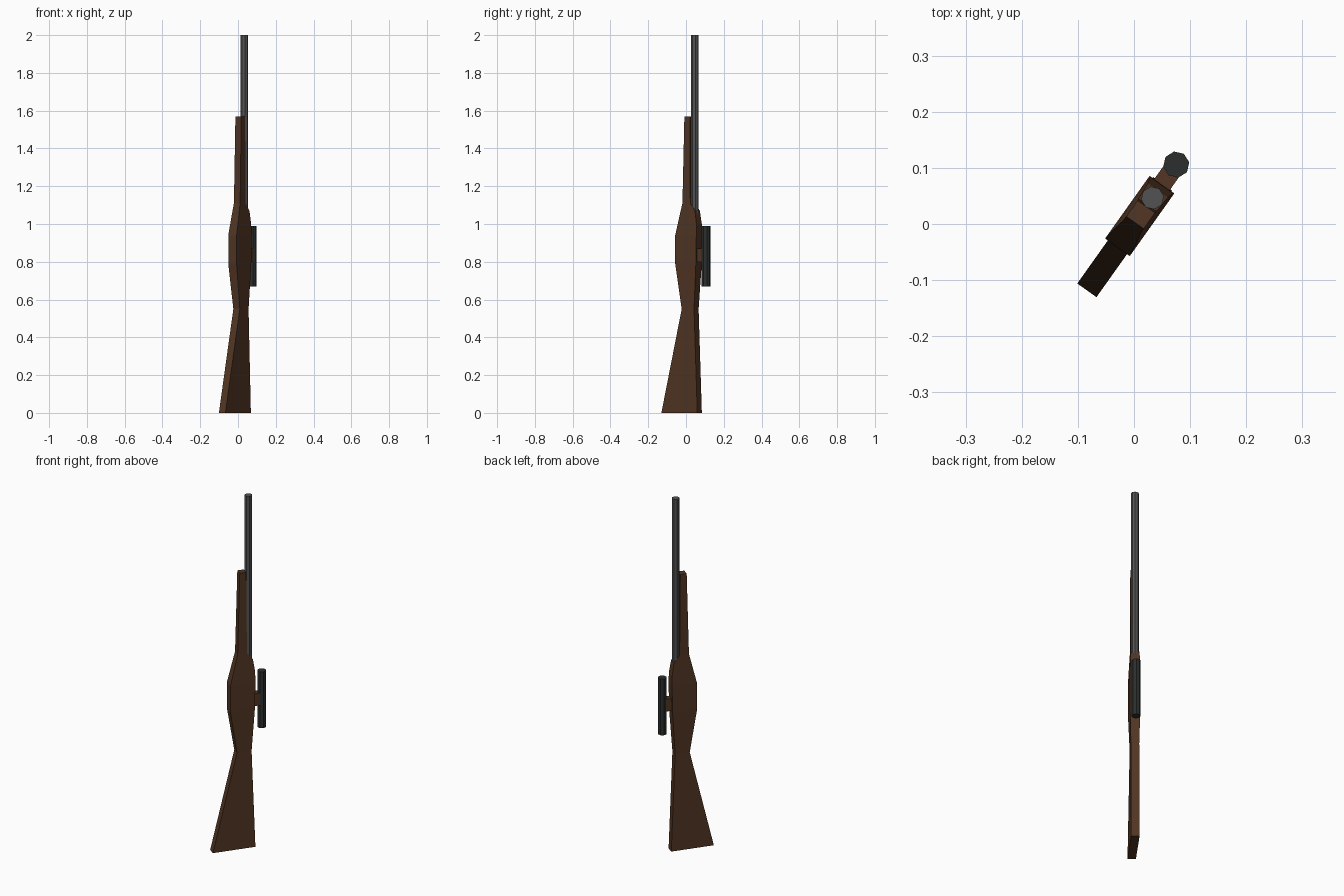
import bpy, bmesh, math
from mathutils import Matrix

if "Cube" in bpy.data.objects:
    bpy.data.objects.remove(bpy.data.objects["Cube"])

# the model stands upright, turned about z: local x runs from underside to sight side
TURN = Matrix.Rotation(math.radians(54.6), 4, 'Z')


def material(name, rgb):
    m = bpy.data.materials.new(name)
    m.diffuse_color = (*rgb, 1)
    m.use_nodes = True
    m.node_tree.nodes["Principled BSDF"].inputs["Base Color"].default_value = m.diffuse_color
    return m


wood = material("wood", (0.085, 0.036, 0.017))
steel = material("steel", (0.085, 0.085, 0.085))
black = material("black_metal", (0.025, 0.028, 0.028))


def finish(name, bm, mat):
    bmesh.ops.recalc_face_normals(bm, faces=bm.faces)
    bm.transform(TURN)
    me = bpy.data.meshes.new(name)
    bm.to_mesh(me)
    bm.free()
    me.materials.append(mat)
    ob = bpy.data.objects.new(name, me)
    bpy.context.collection.objects.link(ob)
    return ob


def loft(name, sections, mat):
    """Rectangular sections (z, x_min, x_max, half_width) joined bottom to top."""
    bm = bmesh.new()
    rings = [[bm.verts.new(p) for p in ((a, -h, z), (b, -h, z), (b, h, z), (a, h, z))]
             for z, a, b, h in sections]
    for r, s in zip(rings, rings[1:]):
        for i in range(4):
            j = (i + 1) % 4
            bm.faces.new((r[i], r[j], s[j], s[i]))
    bm.faces.new(rings[0])
    bm.faces.new(rings[-1])
    return finish(name, bm, mat)


def tube(name, x, radius, z0, z1, mat):
    bm = bmesh.new()
    bmesh.ops.create_cone(bm, cap_ends=True, segments=8, radius1=radius, radius2=radius,
                          depth=z1 - z0, matrix=Matrix.Translation((x, 0, (z0 + z1) / 2)))
    return finish(name, bm, mat)


# stock: butt, wrist, receiver swell, fore-end
loft("stock", [
    (0.00, -0.145, 0.088, 0.021),
    (0.55, -0.013, 0.067, 0.021),
    (0.79, -0.051, 0.083, 0.027),
    (0.94, -0.051, 0.086, 0.027),
    (1.00, -0.036, 0.085, 0.025),
    (1.07, -0.019, 0.074, 0.022),
    (1.11, -0.009, 0.042, 0.020),
    (1.57, 0.003, 0.038, 0.019),
], wood)

# barrel
tube("barrel", 0.057, 0.0205, 0.95, 2.0, steel)

# scope and its mount
tube("scope", 0.130, 0.0235, 0.67, 0.99, black)
loft("scope_mount", [(0.80, 0.075, 0.125, 0.017), (0.87, 0.075, 0.125, 0.017)], wood)
